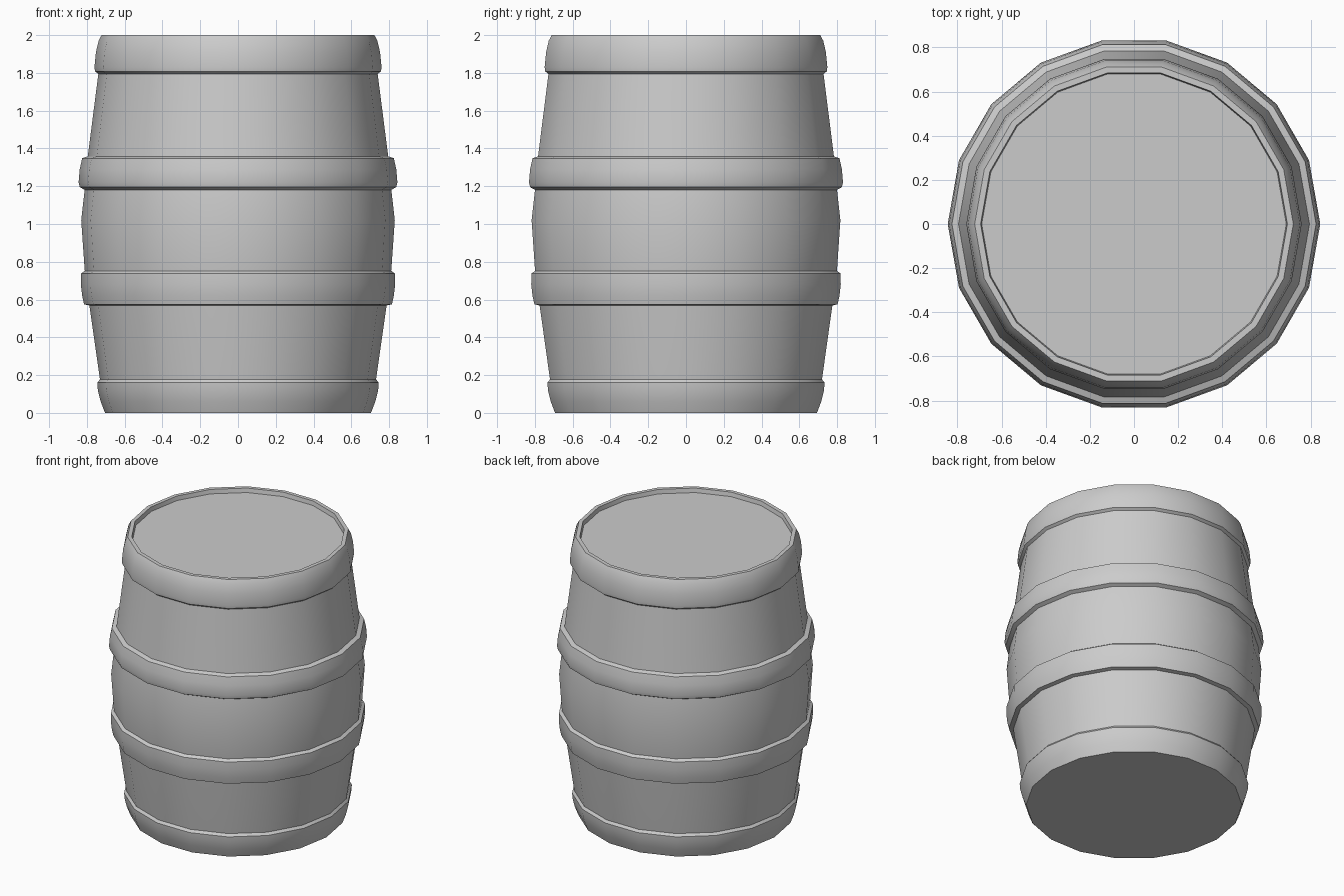
import bpy, bmesh, math

if "Cube" in bpy.data.objects:
    bpy.data.objects.remove(bpy.data.objects["Cube"])

SIDES = 18


def lathe(name, profile):
    """Revolve an (r, z) profile, listed bottom to top on the outside, around z."""
    bm = bmesh.new()
    rings = []
    for r, z in profile:
        if r == 0:
            rings.append([bm.verts.new((0, 0, z))] * SIDES)
        else:
            rings.append([bm.verts.new((r * math.cos(2 * math.pi * i / SIDES),
                                        r * math.sin(2 * math.pi * i / SIDES), z))
                          for i in range(SIDES)])
    for a, b in zip(rings, rings[1:]):
        for i in range(SIDES):
            j = (i + 1) % SIDES
            quad = list(dict.fromkeys((a[i], a[j], b[j], b[i])))
            bm.faces.new(quad)
    # merge the flat fans into single caps
    flat = [v for v in bm.verts if abs(v.co.x) + abs(v.co.y) < 1e-6]
    bmesh.ops.dissolve_verts(bm, verts=flat)
    mesh = bpy.data.meshes.new(name)
    bm.to_mesh(mesh)
    bm.free()
    obj = bpy.data.objects.new(name, mesh)
    bpy.context.collection.objects.link(obj)
    bpy.ops.object.select_all(action='DESELECT')
    obj.select_set(True)
    bpy.context.view_layer.objects.active = obj
    bpy.ops.object.shade_smooth_by_angle(angle=math.radians(30))
    return obj


# bulging wooden body with flat base
lathe("barrel_body", [(0, 0), (0.703, 0), (0.73, 0.17), (0.787, 0.57), (0.812, 0.76),
                      (0.83, 1.02), (0.812, 1.18), (0.795, 1.36), (0.74, 1.79), (0.73, 1.9)])

# four hoops, each a thin rounded band sunk into the body
lathe("bottom_hoop", [(0.704, 0), (0.727, 0.06), (0.742, 0.12), (0.745, 0.16), (0.725, 0.185)])
lathe("lower_hoop", [(0.775, 0.566), (0.815, 0.575), (0.825, 0.62),
                     (0.832, 0.68), (0.831, 0.738), (0.80, 0.76)])
lathe("upper_hoop", [(0.80, 1.175), (0.838, 1.195), (0.844, 1.22),
                     (0.838, 1.29), (0.825, 1.348), (0.79, 1.36)])

# top hoop with rim and recessed lid
lathe("top_hoop_and_lid", [(0.73, 1.787), (0.757, 1.808), (0.76, 1.83), (0.752, 1.91),
                           (0.738, 1.97), (0.722, 2.0), (0.695, 2.0), (0.69, 1.97), (0, 1.97)])
